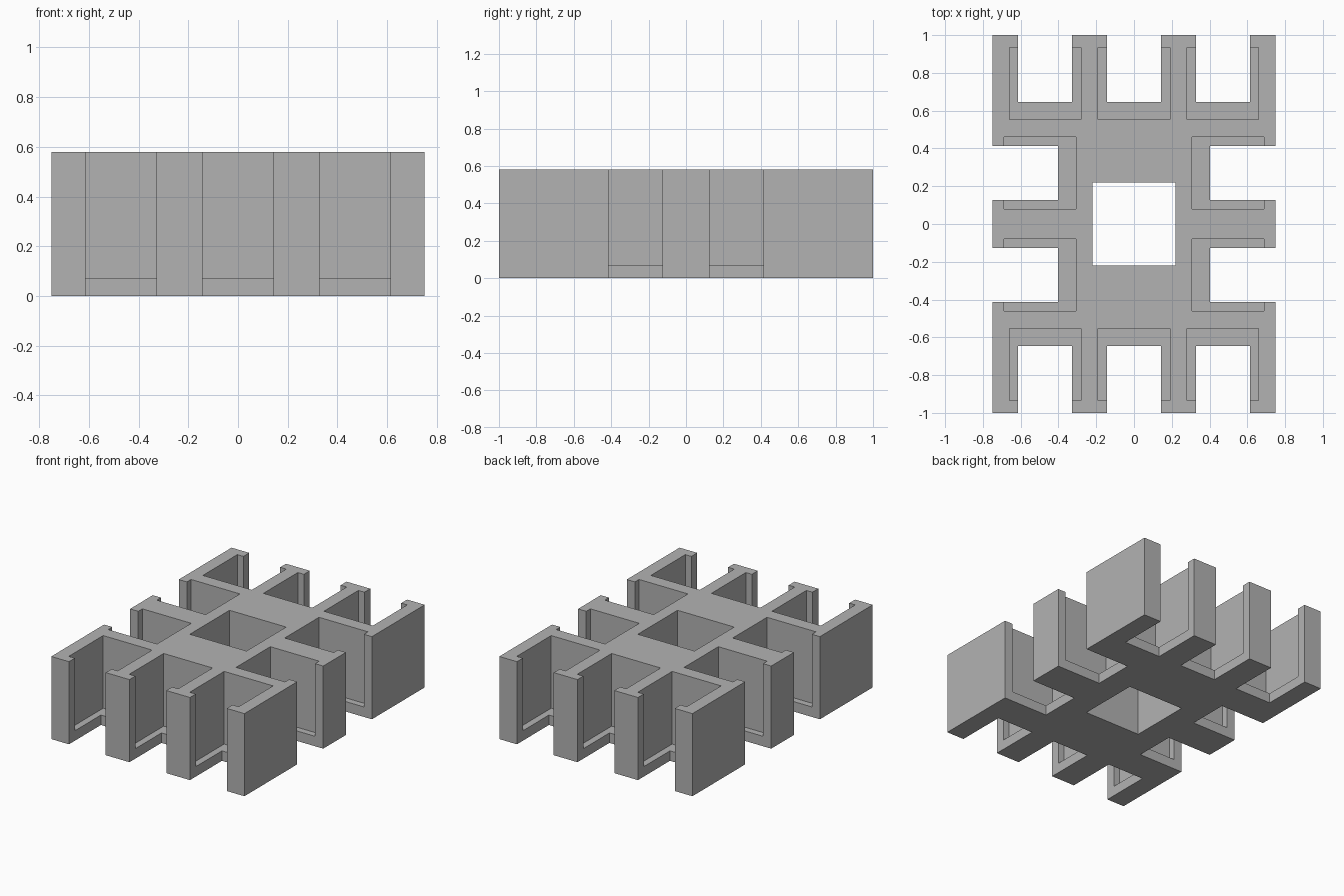
import bpy
import bmesh
from mathutils import Matrix, Vector

cube = bpy.data.objects.get("Cube")
if cube:
    bpy.data.objects.remove(cube, do_unlink=True)

HEIGHT, FLOOR = 0.58, 0.07

grey = bpy.data.materials.new("plain_grey")
grey.use_nodes = True
grey.diffuse_color = (0.45, 0.45, 0.45, 1)
grey.node_tree.nodes["Principled BSDF"].inputs["Base Color"].default_value = grey.diffuse_color


def boxes(name, spans):
    """One object made of separate boxes, each given as (x0, x1, y0, y1, z0, z1)."""
    bm = bmesh.new()
    for x0, x1, y0, y1, z0, z1 in spans:
        lo, hi = Vector((x0, y0, z0)), Vector((x1, y1, z1))
        place = Matrix.Translation((lo + hi) / 2) @ Matrix.Diagonal((*(hi - lo), 1))
        bmesh.ops.create_cube(bm, size=1, matrix=place)
    mesh = bpy.data.meshes.new(name)
    bm.to_mesh(mesh)
    bm.free()
    mesh.materials.append(grey)
    obj = bpy.data.objects.new(name, mesh)
    bpy.context.collection.objects.link(obj)
    return obj


def span(sign, a, b):
    return tuple(sorted((sign * a, sign * b)))


# Narrow openings go right through; wider pockets stop at the floor ledge
openings = [(-0.22, 0.22, -0.22, 0.22, -0.1, 0.7)]
pockets = []

# Three bays on the front and three on the back
for sy in (-1, 1):
    for cx in (-0.47, 0, 0.47):
        openings.append((cx - 0.143, cx + 0.143, *span(sy, 0.645, 1.1), -0.1, 0.7))
        pockets.append((cx - 0.19, cx + 0.19, *span(sy, 0.553, 0.935), FLOOR, 0.8))

# Two bays on each side
for sx in (-1, 1):
    for cy in (-0.27, 0.27):
        openings.append((*span(sx, 0.402, 0.85), cy - 0.144, cy + 0.144, -0.1, 0.7))
        pockets.append((*span(sx, 0.307, 0.687), cy - 0.19, cy + 0.19, FLOOR, 0.8))

# Solid block with the bays cut out
holder = boxes("slotted_holder", [(-0.75, 0.75, -1, 1, 0, HEIGHT)])
cutters = [boxes("opening_cutter", openings), boxes("pocket_cutter", pockets)]
for cutter in cutters:
    cutter.hide_render = True
    mod = holder.modifiers.new(cutter.name, 'BOOLEAN')
    mod.operation = 'DIFFERENCE'
    mod.solver = 'EXACT'
    mod.object = cutter

# Keep the cut result and drop the cutters
bpy.context.view_layer.update()
depsgraph = bpy.context.evaluated_depsgraph_get()
result = bpy.data.meshes.new_from_object(holder.evaluated_get(depsgraph))
holder.modifiers.clear()
holder.data = result
for cutter in cutters:
    bpy.data.objects.remove(cutter, do_unlink=True)
